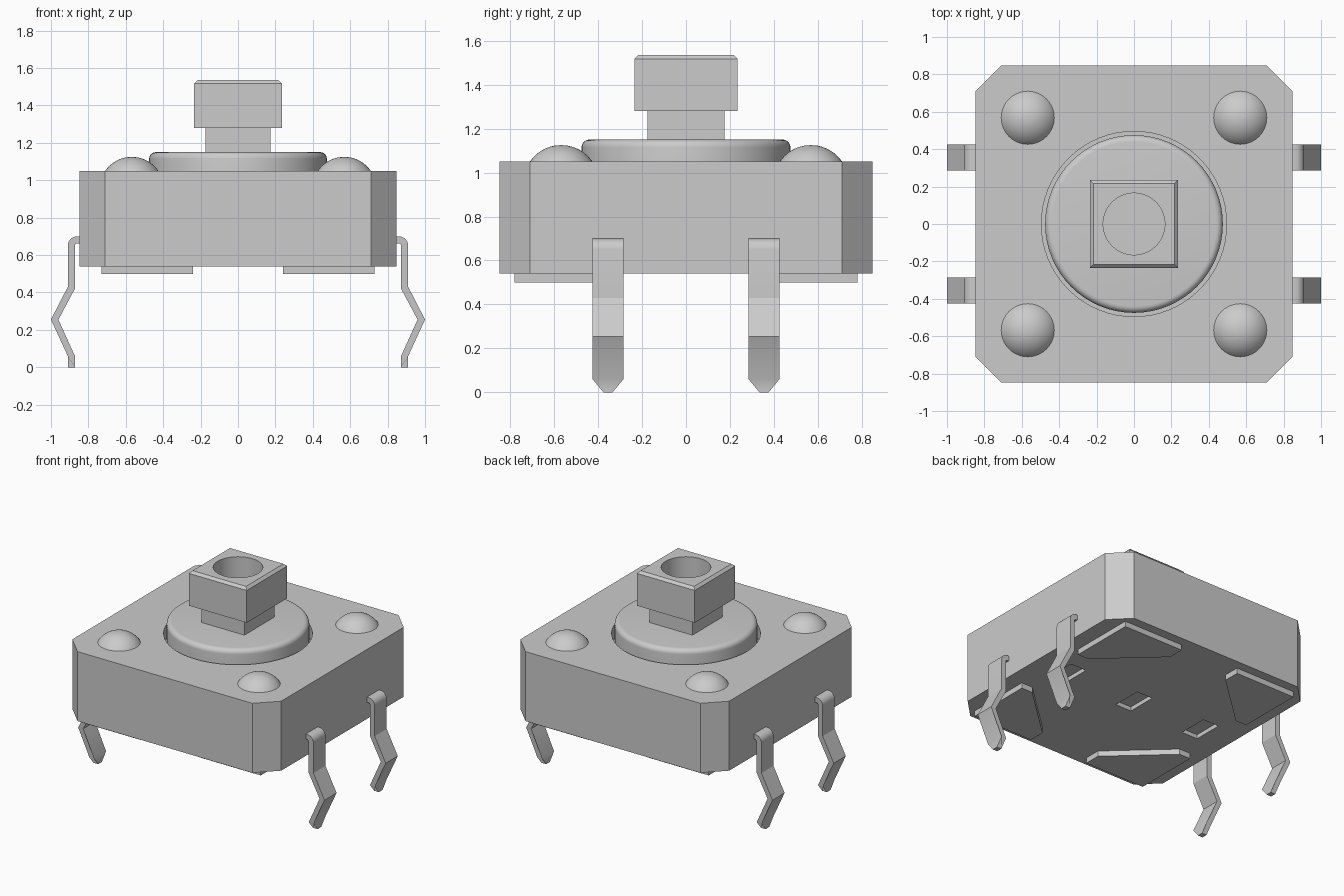
import bpy, bmesh
from math import cos, sin, pi, radians, sqrt
from mathutils import Vector

old = bpy.data.objects.get("Cube")
if old:
    bpy.data.objects.remove(old, do_unlink=True)

grey = bpy.data.materials.new("plain_grey")
grey.use_nodes = True
grey.diffuse_color = (0.6, 0.6, 0.6, 1)
grey.node_tree.nodes["Principled BSDF"].inputs["Base Color"].default_value = (0.6, 0.6, 0.6, 1)


def finish(name, bm):
    bmesh.ops.recalc_face_normals(bm, faces=bm.faces[:])
    mesh = bpy.data.meshes.new(name)
    bm.to_mesh(mesh)
    bm.free()
    mesh.materials.append(grey)
    ob = bpy.data.objects.new(name, mesh)
    bpy.context.collection.objects.link(ob)
    return ob


def extrude(name, points, offset):
    """Extrude a closed 3D outline along an offset."""
    bm = bmesh.new()
    face = bm.faces.new([bm.verts.new(p) for p in points])
    new = bmesh.ops.extrude_face_region(bm, geom=[face])["geom"]
    verts = [g for g in new if isinstance(g, bmesh.types.BMVert)]
    bmesh.ops.translate(bm, verts=verts, vec=offset)
    return finish(name, bm)


def prism(name, outline, z0, z1):
    return extrude(name, [(x, y, z0) for x, y in outline], (0, 0, z1 - z0))


def rect(cx, cy, hx, hy):
    return [(cx - hx, cy - hy), (cx + hx, cy - hy), (cx + hx, cy + hy), (cx - hx, cy + hy)]


def circle(r, n=64):
    return [(r * cos(2 * pi * i / n), r * sin(2 * pi * i / n)) for i in range(n)]


def lathe(name, profile, centre=(0, 0, 0), steps=64):
    """Spin an (r, z) profile about the vertical axis."""
    bm = bmesh.new()
    vs = [bm.verts.new((r, 0, z)) for r, z in profile]
    es = [bm.edges.new(pair) for pair in zip(vs, vs[1:])]
    bmesh.ops.spin(bm, geom=vs + es, axis=(0, 0, 1), cent=(0, 0, 0),
                   angle=2 * pi, steps=steps)
    bmesh.ops.remove_doubles(bm, verts=bm.verts[:], dist=1e-5)
    bmesh.ops.translate(bm, verts=bm.verts[:], vec=centre)
    return finish(name, bm)


def activate(ob):
    bpy.ops.object.select_all(action="DESELECT")
    ob.select_set(True)
    bpy.context.view_layer.objects.active = ob


def smooth(ob, angle=30):
    activate(ob)
    bpy.ops.object.shade_smooth_by_angle(angle=radians(angle))


def cut(ob, cutter):
    cutter.hide_render = True
    mod = ob.modifiers.new("cut", "BOOLEAN")
    mod.operation = "DIFFERENCE"
    mod.solver = "EXACT"
    mod.object = cutter
    activate(ob)
    bpy.ops.object.modifier_apply(modifier=mod.name)
    bpy.data.objects.remove(cutter, do_unlink=True)


# Housing: square block with clipped corners
E, C = 0.848, 0.71
housing = prism("housing", [(-C, -E), (C, -E), (E, -C), (E, C),
                            (C, E), (-C, E), (-E, C), (-E, -C)], 0.54, 1.05)
cut(housing, prism("well_cutter", circle(0.495), 0.95, 1.2))
for x in (-0.575, 0, 0.575):
    cut(housing, prism("slot_cutter", rect(x, 0, 0.065, 0.11), 0.4, 0.57))
smooth(housing)

# Round collar with a softened top edge
R, TOP, B = 0.475, 1.15, 0.035
arc = [(R - B + B * cos(a * pi / 12), TOP - B + B * sin(a * pi / 12)) for a in range(7)]
smooth(lathe("collar", [(0, 0.945), (R, 0.945)] + arc + [(0, TOP)]))

# Square plunger stem and its chamfered, bored cap
prism("plunger_stem", rect(0, 0, 0.175, 0.175), 1.14, 1.29)
cap = prism("plunger_cap", rect(0, 0, 0.235, 0.235), 1.28, 1.535)
bm = bmesh.new()
bm.from_mesh(cap.data)
top_edges = [e for e in bm.edges if all(v.co.z > 1.5 for v in e.verts)]
bmesh.ops.bevel(bm, geom=top_edges, offset=0.018, segments=1, affect="EDGES")
bm.to_mesh(cap.data)
bm.free()
cut(cap, prism("bore_cutter", circle(0.165), 1.33, 1.7))
smooth(cap)

# Rivet domes on the top corners
W, H = 0.142, 0.075
ball = (W * W + H * H) / (2 * H)
dome = [(sqrt(max(0, ball ** 2 - (ball - H + H * i / 10) ** 2)), H * i / 10)
        for i in range(9)]
dome += [(sqrt(ball ** 2 - (ball - H * k) ** 2), H * (1 - k)) for k in (0.1, 0.04)] + [(0, H)]

# Standoff pad outline and the bent leg profile (x, z)
pad = [(0.73, 0.78), (0.24, 0.78), (0.24, 0.66), (0.64, 0.29), (0.73, 0.29)]
bend = [(0.86 + 0.05 * sin(a * pi / 12), 0.65 + 0.05 * cos(a * pi / 12)) for a in range(7)]
inner_bend = [(0.86 + 0.012 * sin(a * pi / 12), 0.65 + 0.012 * cos(a * pi / 12))
              for a in range(6, -1, -2)]
leg = ([(0.84, 0.70)] + bend + [(0.91, 0.43), (1.0, 0.255), (0.91, 0.06), (0.91, 0),
       (0.872, 0), (0.872, 0.06), (0.96, 0.255), (0.872, 0.42)]
       + inner_bend + [(0.84, 0.662)])

for sx, side in ((1, "left"), (-1, "right")):
    for sy, end in ((-1, "front"), (1, "back")):
        tag = f"{end}_{side}"
        smooth(lathe(f"rivet_dome_{tag}", dome, (0.568 * sx, 0.568 * sy, 1.05), 40))
        prism(f"standoff_pad_{tag}", [(x * sx, y * sy) for x, y in pad], 0.5, 0.545)
        yc = 0.355 * sy
        ob = extrude(f"leg_{tag}", [(x * sx, yc - 0.07, z) for x, z in leg], (0, 0.14, 0))
        # Pointed tip
        for v in ob.data.vertices:
            if v.co.z < 0.01:
                v.co.y = yc + (v.co.y - yc) * 0.3
        smooth(ob, 25)
